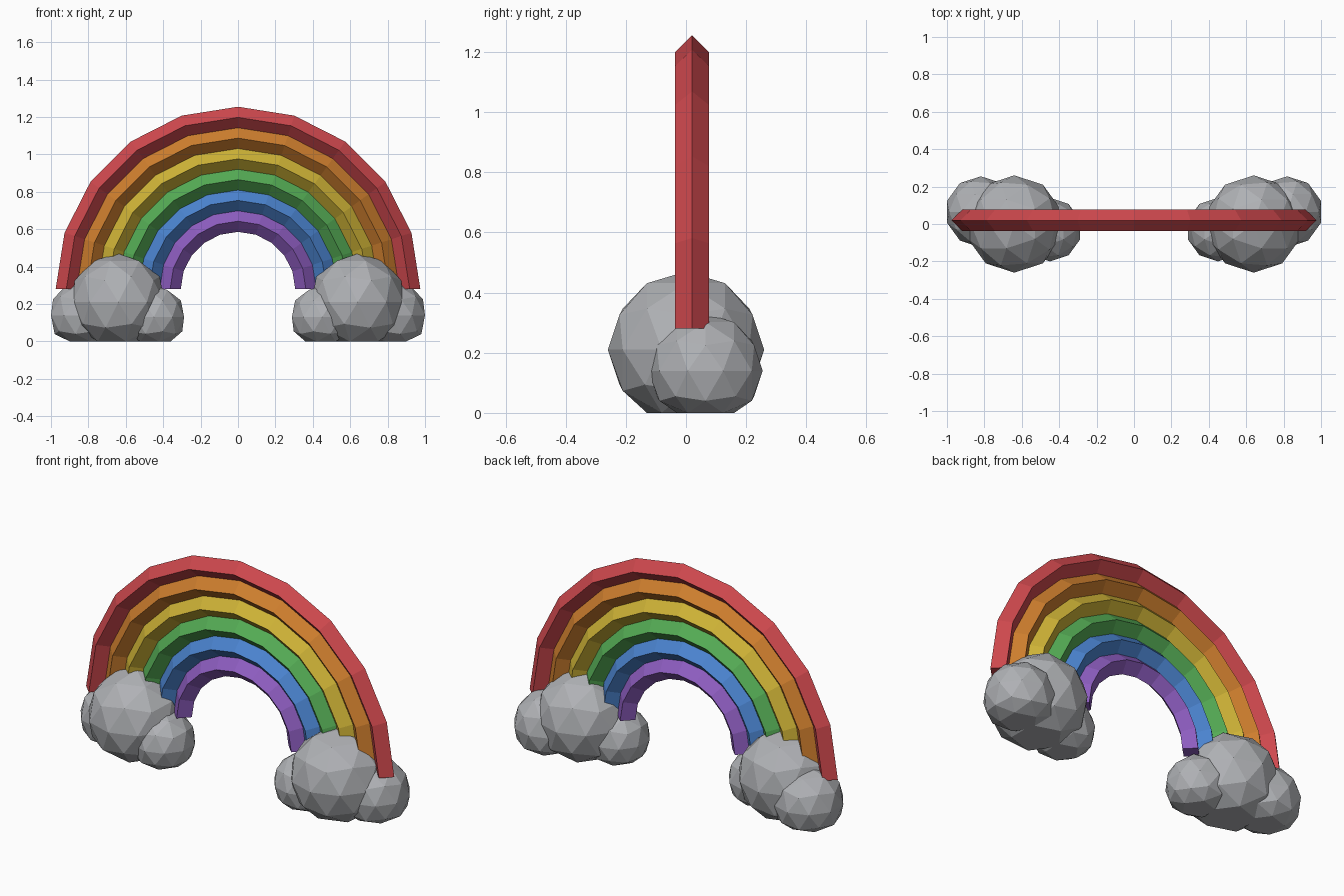
import bpy, bmesh
from math import sin, cos, pi
from mathutils import Vector

cube = bpy.data.objects.get("Cube")
if cube:
    bpy.data.objects.remove(cube, do_unlink=True)


def material(name, rgb):
    mat = bpy.data.materials.new(name)
    mat.use_nodes = True
    mat.diffuse_color = (*rgb, 1)
    mat.node_tree.nodes["Principled BSDF"].inputs["Base Color"].default_value = (*rgb, 1)
    return mat


def finish(bm, name, mat):
    bmesh.ops.recalc_face_normals(bm, faces=bm.faces)
    mesh = bpy.data.meshes.new(name)
    bm.to_mesh(mesh)
    bm.free()
    mesh.materials.append(mat)
    bpy.context.collection.objects.link(bpy.data.objects.new(name, mesh))


# Rainbow bands: a diamond section swept round a half circle
BASE_Z, ARCH_Y, STEPS = 0.28, 0.02, 10
OUTER, SPACING, HALF = 0.918, 0.111, 0.057


def band(name, radius, mat):
    bm = bmesh.new()
    rings = []
    for i in range(STEPS + 1):
        a = pi * i / STEPS
        section = [(radius + HALF, 0), (radius, HALF), (radius - HALF, 0), (radius, -HALF)]
        rings.append([bm.verts.new((r * cos(a), ARCH_Y + y, BASE_Z + r * sin(a)))
                      for r, y in section])
    for a, b in zip(rings, rings[1:]):
        for k in range(4):
            n = (k + 1) % 4
            bm.faces.new((a[k], a[n], b[n], b[k]))
    bm.faces.new(rings[0])
    bm.faces.new(rings[-1])
    finish(bm, name, mat)


colours = {
    "red": (0.62, 0.065, 0.075),
    "orange": (0.62, 0.21, 0.027),
    "yellow": (0.62, 0.45, 0.037),
    "green": (0.09, 0.41, 0.09),
    "blue": (0.07, 0.23, 0.63),
    "purple": (0.27, 0.11, 0.53),
}
for i, (name, rgb) in enumerate(colours.items()):
    band(name + "_band", OUTER - i * SPACING, material(name, rgb))

# Clouds: faceted puffs flattened on the ground, mirrored to each side
cloud_grey = material("cloud_grey", (0.43, 0.44, 0.46))
puffs = {
    "main": ((0.64, 0, 0.21), 0.26),
    "outer": ((0.819, 0.065, 0.14), 0.19),
    "inner": ((0.45, -0.03, 0.13), 0.17),
}
for side, sign in (("left", 1), ("right", -1)):
    for part, (centre, radius) in puffs.items():
        bm = bmesh.new()
        bmesh.ops.create_icosphere(bm, subdivisions=2, radius=radius)
        for v in bm.verts:
            v.co += Vector(centre)
            v.co.x *= sign
            v.co.z = max(v.co.z, 0)
        finish(bm, f"{side}_cloud_{part}_puff", cloud_grey)
